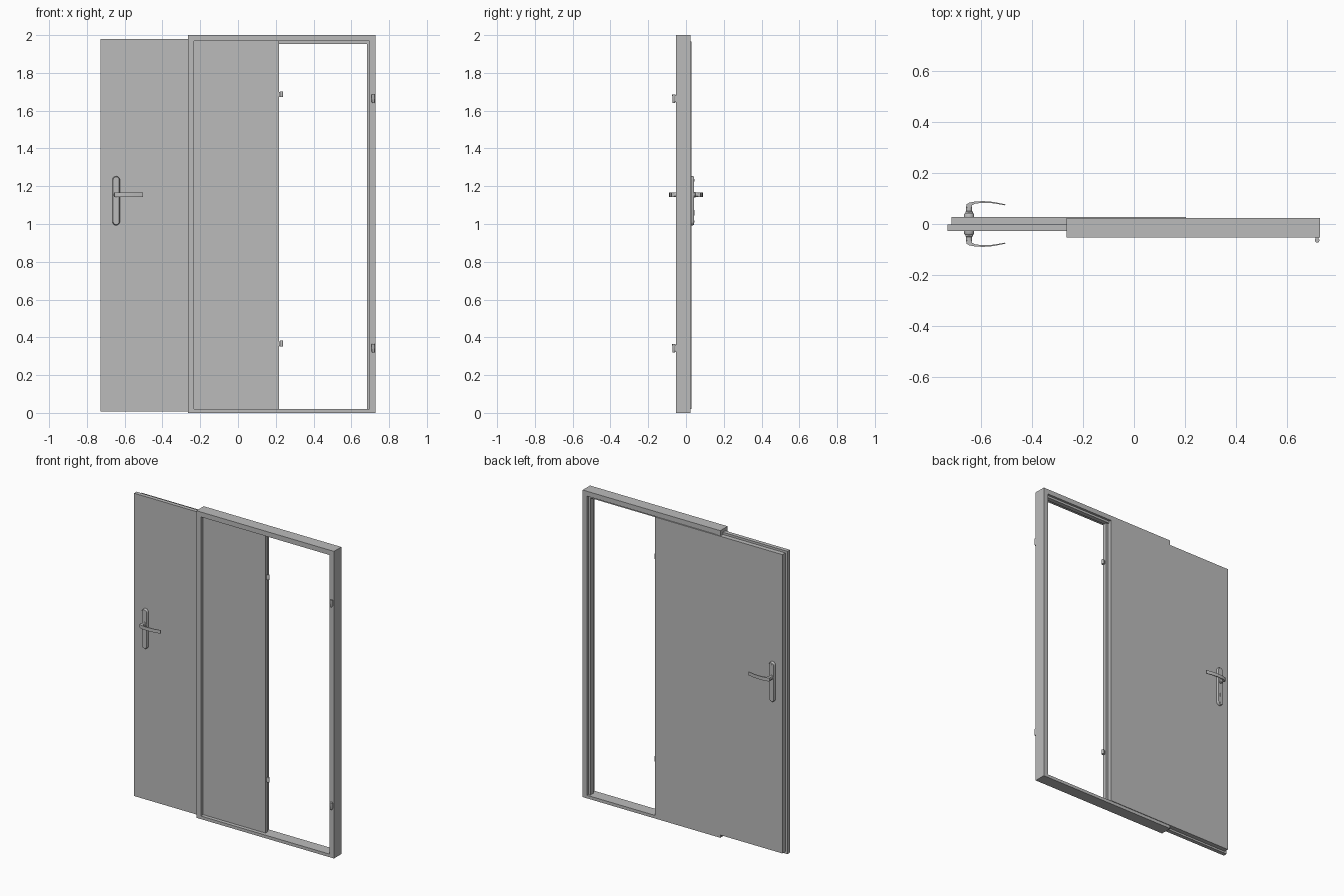
import bpy, bmesh, math

cube = bpy.data.objects.get("Cube")
if cube:
    bpy.data.objects.remove(cube, do_unlink=True)

grey = bpy.data.materials.new("plain_grey")
grey.use_nodes = True
COLOUR = (0.5, 0.5, 0.5, 1)
grey.diffuse_color = COLOUR
for node in grey.node_tree.nodes:
    if node.type == 'BSDF_PRINCIPLED':
        node.inputs["Base Color"].default_value = COLOUR


def loft(name, rings, smooth=False):
    """Skin a list of equal-length point rings and cap both ends."""
    bm = bmesh.new()
    loops = [[bm.verts.new(p) for p in ring] for ring in rings]
    n = len(rings[0])
    for a, b in zip(loops, loops[1:]):
        for i in range(n):
            j = (i + 1) % n
            bm.faces.new((a[i], a[j], b[j], b[i]))
    bm.faces.new(loops[0])
    bm.faces.new(loops[-1])
    bmesh.ops.recalc_face_normals(bm, faces=bm.faces)
    mesh = bpy.data.meshes.new(name)
    bm.to_mesh(mesh)
    bm.free()
    mesh.materials.append(grey)
    ob = bpy.data.objects.new(name, mesh)
    bpy.context.collection.objects.link(ob)
    if smooth:
        bpy.ops.object.select_all(action='DESELECT')
        ob.select_set(True)
        bpy.context.view_layer.objects.active = ob
        bpy.ops.object.shade_smooth_by_angle(angle=math.radians(35))
    return ob


def box(name, x, y, z):
    rect = [(x[0], y[0]), (x[1], y[0]), (x[1], y[1]), (x[0], y[1])]
    return loft(name, [[(px, py, h) for px, py in rect] for h in z])


def stadium(x, y, z, r, half, n=10):
    """Upright rounded outline in the xz plane; half = 0 gives a circle."""
    pts = []
    for end, start in ((half, 0), (-half, math.pi)):
        for i in range(n + 1):
            a = start + math.pi * (i + (0.5 if half == 0 else 0)) / (n + (1 if half == 0 else 0))
            pts.append((x + r * math.cos(a), y, z + end + r * math.sin(a)))
    return pts


def disc(x, y, z, r, n=16):
    return [(x + r * math.cos(math.tau * i / n), y + r * math.sin(math.tau * i / n), z)
            for i in range(n)]


# Frame: stepped profile with a stop, swept round jambs and head
FRONT, BACK = -0.052, 0.024
L, R, TOP = -0.264, 0.728, 2.0
profile = [(0, FRONT), (0.032, FRONT), (0.032, -0.02), (0.046, -0.02),
           (0.046, 0.009), (0.032, 0.009), (0.032, BACK), (0, BACK)]
path = [(L, 0, 1, 0), (L, TOP, 1, -1), (R, TOP, -1, -1), (R, 0, -1, 0)]
loft("frame", [[(cx + dx * w, y, cz + dz * w) for w, y in profile]
               for cx, cz, dx, dz in path])
box("sill", (L + 0.032, R - 0.032), (FRONT, BACK), (0, 0.02))

# Rebated door leaf: wide front skin and narrower back body
box("door_front", (-0.729, 0.218), (-0.028, -0.002), (0.008, 1.98))
box("door_body", (-0.714, 0.203), (-0.002, 0.028), (0.02, 1.966))

# Hinges: knuckles on the frame and matching ones on the door edge
for label, z in (("lower", 0.0), ("upper", 1.32)):
    x, y = 0.716, -0.064
    loft(f"{label}_frame_hinge",
         [disc(x, y, z + h, r) for h, r in ((0.32, 0.006), (0.326, 0.008), (0.365, 0.009))], True)
    box(f"{label}_frame_hinge_tab", (x - 0.006, x + 0.006), (y, FRONT), (z + 0.325, z + 0.36))
    x, y = 0.23, -0.018
    loft(f"{label}_door_hinge",
         [disc(x, y, z + h, r) for h, r in ((0.352, 0.009), (0.377, 0.009), (0.382, 0.007))], True)
    box(f"{label}_door_hinge_tab", (0.215, x), (y - 0.005, y + 0.005), (z + 0.354, z + 0.378))

# Handle sets on both faces
HX, HZ = -0.645, 1.155
PZ = 1.123
lever_outline = [(-0.657, 0.064), (-0.655, 0.077), (-0.645, 0.083), (-0.62, 0.088),
                 (-0.59, 0.0895), (-0.55, 0.0865), (-0.503, 0.077), (-0.504, 0.073),
                 (-0.55, 0.081), (-0.59, 0.083), (-0.62, 0.08), (-0.633, 0.074), (-0.633, 0.064)]
for side, s in (("front", -1), ("back", 1)):
    def outline(x, y, z, r, half=0):
        return stadium(x, s * y, z, r, half)
    loft(f"{side}_plate", [outline(HX, y, PZ, r, 0.11) for y, r in
                           ((0.027, 0.02), (0.037, 0.02), (0.043, 0.016))], True)
    loft(f"{side}_neck", [outline(HX, y, HZ, r) for y, r in
                          ((0.04, 0.015), (0.048, 0.015), (0.05, 0.012), (0.068, 0.012))], True)
    loft(f"{side}_lever", [[(x, s * y, HZ + h) for x, y in lever_outline]
                           for h in (-0.011, 0.011)], True)
    for label, z in (("top", 1.232), ("bottom", 1.013)):
        loft(f"{side}_{label}_screw", [outline(HX, y, z, 0.006) for y in (0.042, 0.0445)], True)
    loft(f"{side}_keyhole", [outline(HX, y, 1.06, 0.005, 0.01) for y in (0.042, 0.0445)], True)
